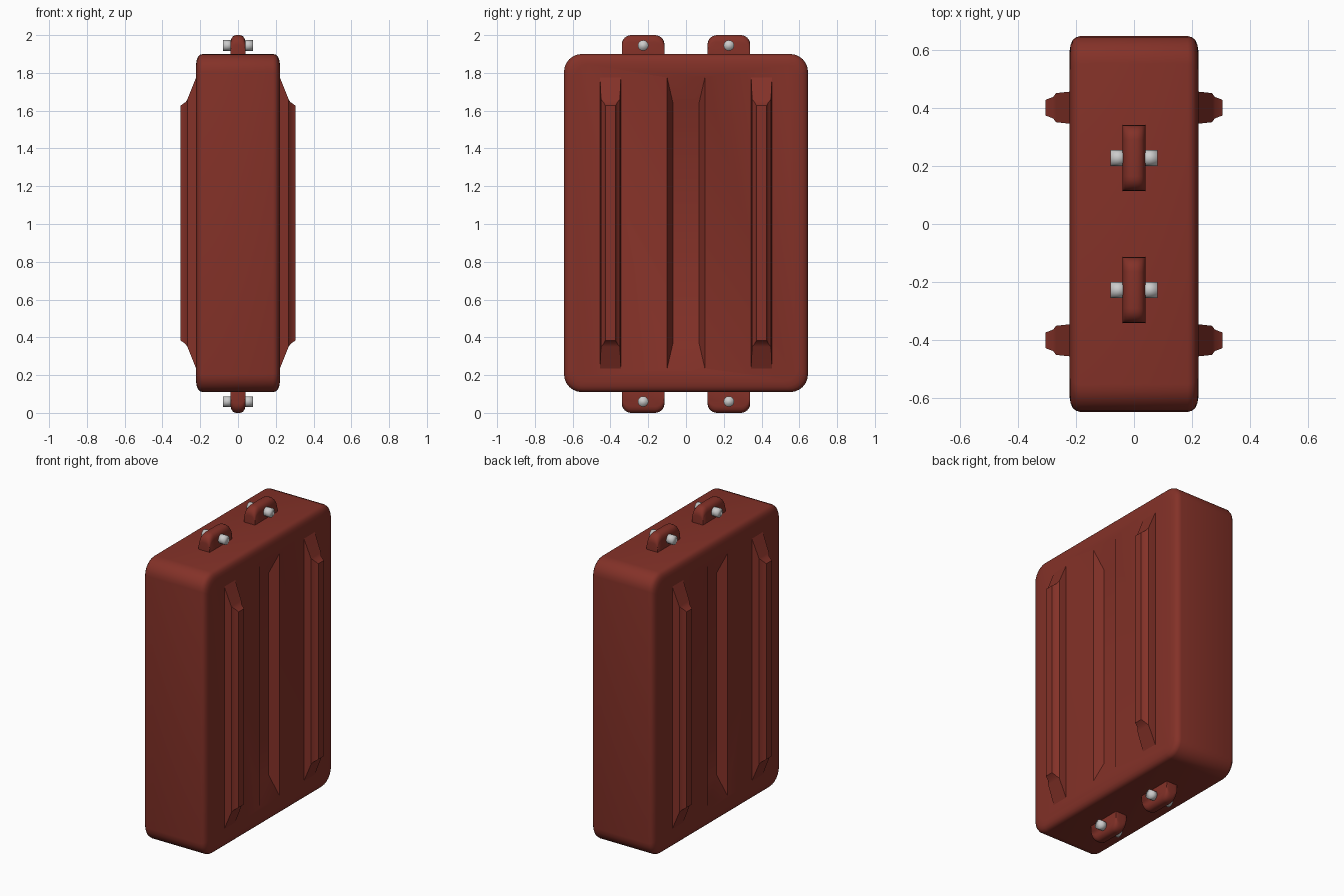
import bpy, bmesh, math
from mathutils import Vector

if "Cube" in bpy.data.objects:
    bpy.data.objects.remove(bpy.data.objects["Cube"])

ZC = 1.005  # mid height of the body


def material(name, color):
    m = bpy.data.materials.new(name)
    m.diffuse_color = color
    m.use_nodes = True
    m.node_tree.nodes["Principled BSDF"].inputs["Base Color"].default_value = m.diffuse_color
    return m


RED = material("dark_red", (0.23, 0.031, 0.021, 1))


def rounded_rect(hy, hz, r, n=6):
    """Outline in the YZ plane, counter-clockwise."""
    pts = []
    for k, (sy, sz) in enumerate([(1, 1), (-1, 1), (-1, -1), (1, -1)]):
        for i in range(n + 1):
            a = math.pi / 2 * (k + i / n)
            pts.append((sy * (hy - r) + r * math.cos(a),
                        sz * (hz - r) + r * math.sin(a)))
    return pts


def rect(hy, hz):
    return [(hy, hz), (-hy, hz), (-hy, -hz), (hy, -hz)]


def loft(name, rings, centre=(0, 0, 0), sx=1, mat=None, angle=35):
    """Skin a stack of (x, outline) rings along x and cap both ends."""
    bm = bmesh.new()
    c = Vector(centre)
    loops = [[bm.verts.new(c + Vector((sx * x, y, z))) for y, z in o] for x, o in rings]
    n = len(loops[0])
    for a, b in zip(loops, loops[1:]):
        for i in range(n):
            j = (i + 1) % n
            bm.faces.new((a[i], a[j], b[j], b[i]))
    bm.faces.new(loops[0])
    bm.faces.new(loops[-1])
    bmesh.ops.recalc_face_normals(bm, faces=bm.faces)
    me = bpy.data.meshes.new(name)
    bm.to_mesh(me)
    bm.free()
    ob = bpy.data.objects.new(name, me)
    bpy.context.collection.objects.link(ob)
    if mat:
        me.materials.append(mat)
    smooth(ob, angle)
    return ob


def smooth(ob, angle):
    bpy.ops.object.select_all(action='DESELECT')
    ob.select_set(True)
    bpy.context.view_layer.objects.active = ob
    bpy.ops.object.shade_smooth_by_angle(angle=math.radians(angle))


# Main slab with softened rim
half = [(0.185, 0), (0.2, 0.004), (0.211, 0.014), (0.218, 0.03), (0.222, 0.055)]
stack = [(-x, i) for x, i in reversed(half)] + half
body = loft("body", [(x, rounded_rect(0.646 - i, 0.895 - i, 0.095 - i * 0.4)) for x, i in stack],
            (0, 0, ZC), mat=RED)

# Central groove pressed into both broad faces, with sloping ends
for sx in (1, -1):
    cutter = loft("groove_cutter",
                  [(0.165, rect(0.07, 0.64)), (0.222, rect(0.1, 0.77)), (0.26, rect(0.12, 0.857))],
                  (0, 0, ZC), sx)
    cutter.hide_render = True
    mod = body.modifiers.new("groove", 'BOOLEAN')
    mod.operation = 'DIFFERENCE'
    mod.solver = 'EXACT'
    mod.object = cutter
    bpy.context.view_layer.objects.active = body
    bpy.ops.object.modifier_apply(modifier=mod.name)
    bpy.data.objects.remove(cutter)
smooth(body, 35)

# Stepped ribs on both broad faces
for sx in (1, -1):
    for y in (-0.4, 0.4):
        loft("side_rib",
             [(0.2, rect(0.057, 0.81)), (0.222, rect(0.055, 0.77)), (0.268, rect(0.05, 0.655)),
              (0.278, rect(0.037, 0.64)), (0.304, rect(0.027, 0.622))],
             (0, y, ZC), sx, RED)

# Lugs with a bolt end on each side, top and bottom
lug_half = [(0.012, 0), (0.026, 0.006), (0.035, 0.018), (0.039, 0.035)]
lug_stack = [(-x, i) for x, i in reversed(lug_half)] + lug_half
for sz in (1, -1):
    for y in (-0.227, 0.227):
        zl = ZC + sz * 0.9
        loft("lug", [(x, rounded_rect(0.113, 0.1 - i, 0.05)) for x, i in lug_stack],
             (0, y, 1.9 if sz > 0 else 0.1), mat=RED)
        for sx in (1, -1):
            circle = [(0.028 * math.cos(t * math.pi / 8), 0.028 * math.sin(t * math.pi / 8))
                      for t in range(16)]
            loft("bolt", [(0.03, circle), (0.08, circle)],
                 (0, y, 1.945 if sz > 0 else 0.06), sx, angle=100)
